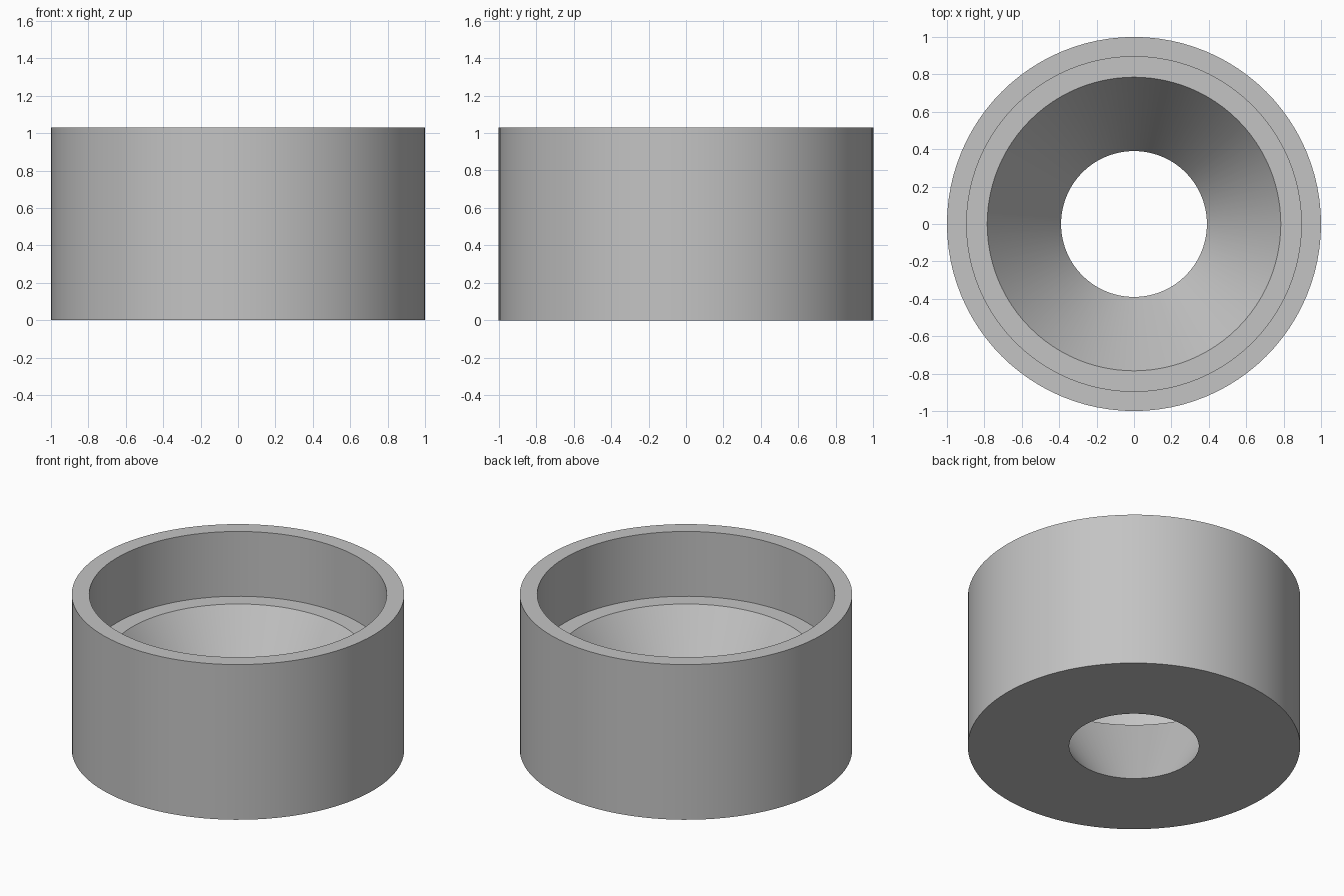
import bpy
import bmesh
import math

cube = bpy.data.objects.get("Cube")
if cube:
    bpy.data.objects.remove(cube, do_unlink=True)

# Plain grey material
grey = bpy.data.materials.new("plain_grey")
grey.use_nodes = True
colour = (0.55, 0.55, 0.55, 1.0)
grey.diffuse_color = colour
grey.node_tree.nodes["Principled BSDF"].inputs["Base Color"].default_value = colour

# Closed cross-section (radius, height): outer wall, rim, socket, ledge, funnel
profile = [(0.39, 0), (1, 0), (1, 1.03), (0.895, 1.03), (0.895, 0.6), (0.785, 0.6)]
SEGMENTS = 96

# Revolve the section into one watertight ring
bm = bmesh.new()
points = [bm.verts.new((r, 0, z)) for r, z in profile]
edges = [bm.edges.new((p, points[(i + 1) % len(points)])) for i, p in enumerate(points)]
bmesh.ops.spin(bm, geom=points + edges, cent=(0, 0, 0), axis=(0, 0, 1),
               angle=math.tau, steps=SEGMENTS, use_merge=False)
bmesh.ops.remove_doubles(bm, verts=bm.verts, dist=0.0001)
bmesh.ops.recalc_face_normals(bm, faces=bm.faces)

mesh = bpy.data.meshes.new("funnel_ring")
bm.to_mesh(mesh)
bm.free()
mesh.materials.append(grey)
ring = bpy.data.objects.new("funnel_ring", mesh)
bpy.context.collection.objects.link(ring)

# Smooth walls with crisp edges
bpy.context.view_layer.objects.active = ring
ring.select_set(True)
bpy.ops.object.shade_smooth_by_angle(angle=math.radians(25))
